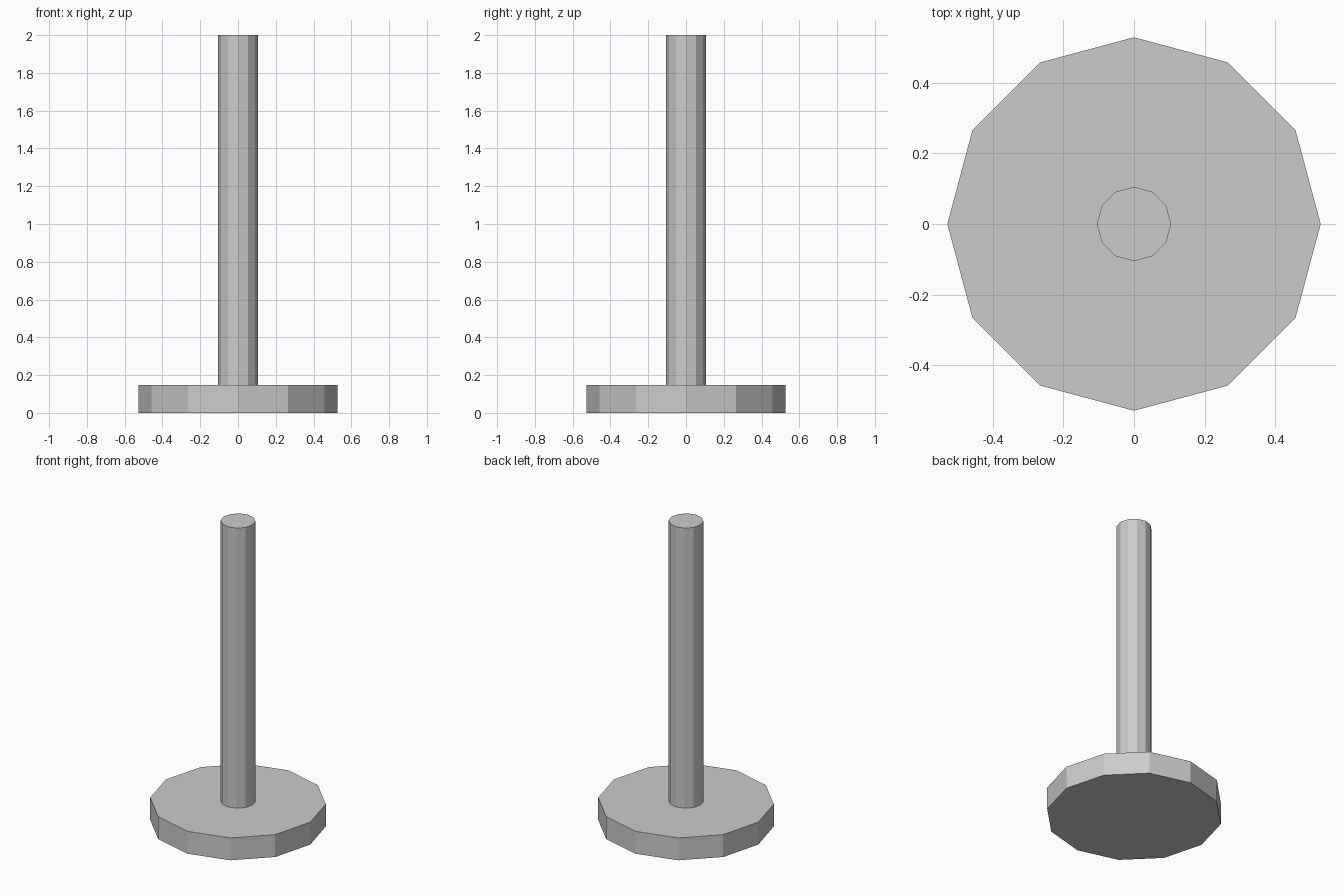
import bpy

cube = bpy.data.objects.get("Cube")
if cube:
    bpy.data.objects.remove(cube, do_unlink=True)

# One plain grey for the whole stand
GREY = (0.6, 0.6, 0.6, 1)
grey = bpy.data.materials.new("plain_grey")
grey.use_nodes = True
grey.diffuse_color = GREY
grey.node_tree.nodes["Principled BSDF"].inputs["Base Color"].default_value = GREY


def twelve_sided(name, radius, bottom, top):
    """Flat-shaded upright cylinder between two heights."""
    bpy.ops.mesh.primitive_cylinder_add(
        vertices=12, radius=radius, depth=top - bottom,
        location=(0, 0, (bottom + top) / 2))
    part = bpy.context.object
    part.name = part.data.name = name
    part.data.materials.append(grey)
    return part


BASE_TOP = 0.148

# Wide foot disc and the slim pole standing on it
twelve_sided("base_disc", 0.528, 0, BASE_TOP)
twelve_sided("pole", 0.105, BASE_TOP, 2)
